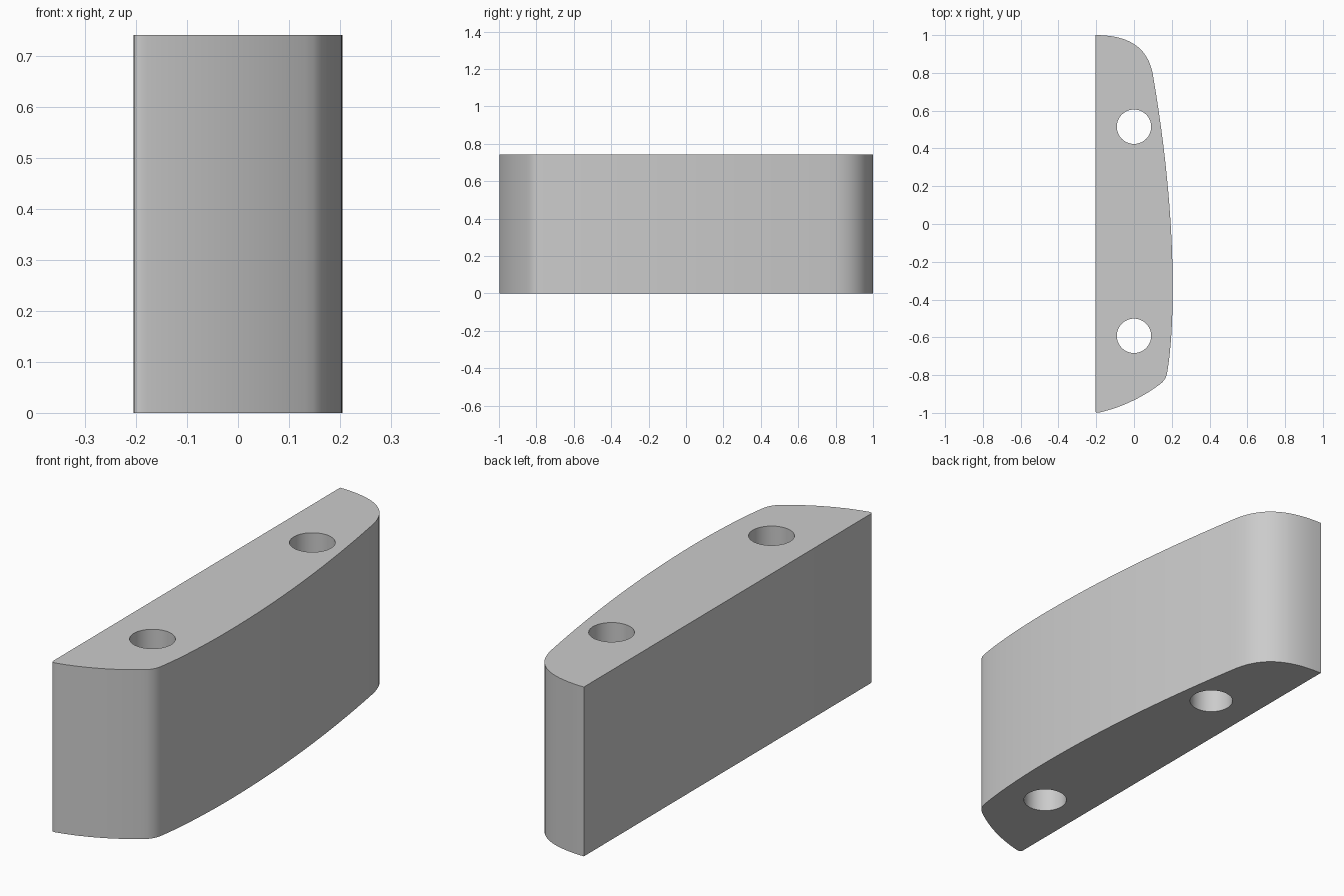
import bpy
import bmesh
from mathutils import Vector
from mathutils.geometry import interpolate_bezier

HEIGHT = 0.742
HOLE_RADIUS = 0.091
HOLE_Y = (0.515, -0.592)

if "Cube" in bpy.data.objects:
    bpy.data.objects.remove(bpy.data.objects["Cube"], do_unlink=True)

grey = bpy.data.materials.new("plain grey")
grey.use_nodes = True
grey.diffuse_color = (0.6, 0.6, 0.6, 1)
grey.node_tree.nodes["Principled BSDF"].inputs["Base Color"].default_value = (0.6, 0.6, 0.6, 1)

# Plan outline: start point, then (handle, handle, end, steps) per bezier
start = (-0.205, 1.0)
segments = [
    ((-0.02, 1.0), (0.075, 0.93), (0.1, 0.79), 20),          # rounded back end
    ((0.165, 0.41), (0.205, 0.03), (0.205, -0.35), 24),      # long bowed side
    ((0.205, -0.5), (0.195, -0.68), (0.175, -0.79), 12),
    ((0.172, -0.81), (0.16, -0.828), (0.148, -0.84), 5),     # tight corner
    ((0.06, -0.91), (-0.06, -0.97), (-0.18, -0.997), 16),    # front end
    ((-0.195, -1.0), (-0.205, -1.0), (-0.205, -0.985), 5),   # small corner
]
outline = [Vector(start)]
for h1, h2, end, steps in segments:
    p = outline[-1]
    outline += interpolate_bezier(p, Vector(h1), Vector(h2), Vector(end), steps + 1)[1:]

# Block: outline raised to full height
bm = bmesh.new()
base = bm.faces.new([bm.verts.new((p.x, p.y, 0)) for p in outline])
raised = bmesh.ops.extrude_face_region(bm, geom=[base])
top = [v for v in raised["geom"] if isinstance(v, bmesh.types.BMVert)]
bmesh.ops.translate(bm, verts=top, vec=(0, 0, HEIGHT))
bmesh.ops.recalc_face_normals(bm, faces=bm.faces)
mesh = bpy.data.meshes.new("curved_block")
bm.to_mesh(mesh)
bm.free()
block = bpy.data.objects.new("curved_block", mesh)
bpy.context.collection.objects.link(block)
mesh.materials.append(grey)

# Two vertical through holes
for y in HOLE_Y:
    bpy.ops.mesh.primitive_cylinder_add(vertices=48, radius=HOLE_RADIUS, depth=HEIGHT * 2,
                                        location=(0, y, HEIGHT / 2))
    cutter = bpy.context.object
    cutter.name = "hole_cutter"
    cutter.data.materials.append(grey)
    cutter.hide_render = True
    cut = block.modifiers.new("hole", 'BOOLEAN')
    cut.operation = 'DIFFERENCE'
    cut.solver = 'EXACT'
    cut.object = cutter
    bpy.ops.object.select_all(action='DESELECT')
    block.select_set(True)
    bpy.context.view_layer.objects.active = block
    bpy.ops.object.modifier_apply(modifier=cut.name)
    bpy.data.objects.remove(cutter, do_unlink=True)

bpy.ops.object.shade_smooth_by_angle(angle=0.6)
